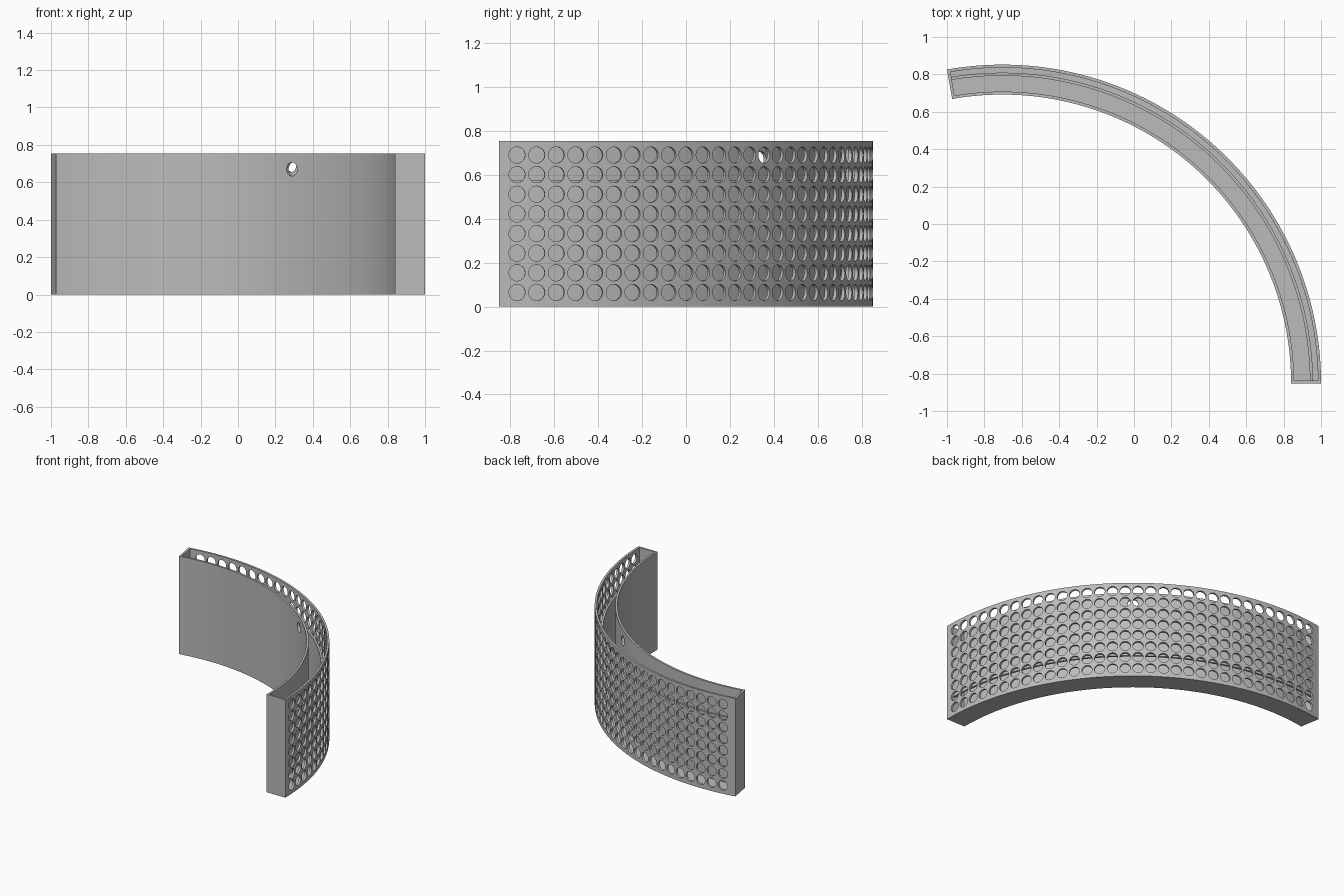
import bpy, bmesh
from math import sin, cos, radians, pi
from mathutils import Vector

if "Cube" in bpy.data.objects:
    bpy.data.objects.remove(bpy.data.objects["Cube"], do_unlink=True)

# Main dimensions: a curved box sweeping from 0 to SWEEP degrees
CX, CY = -0.704, -0.852
R_OUT, R_IN = 1.704, 1.544
WALL, HEIGHT, SWEEP = 0.016, 0.755, 100.0
END = 0.55          # angular thickness of the end walls
COLS, ROWS = 32, 8
HOLE_R, HOLE_N = 0.037, 24

grey = bpy.data.materials.new("plain grey")
grey.use_nodes = True
colour = (0.5, 0.5, 0.5, 1)
grey.diffuse_color = colour
grey.node_tree.nodes["Principled BSDF"].inputs["Base Color"].default_value = colour


def polar(r, deg, z):
    a = radians(deg)
    return Vector((CX + r * cos(a), CY + r * sin(a), z))


def finish(name, bm):
    bmesh.ops.remove_doubles(bm, verts=bm.verts, dist=1e-5)
    bmesh.ops.recalc_face_normals(bm, faces=bm.faces)
    mesh = bpy.data.meshes.new(name)
    bm.to_mesh(mesh)
    bm.free()
    obj = bpy.data.objects.new(name, mesh)
    bpy.context.collection.objects.link(obj)
    mesh.materials.append(grey)
    bpy.ops.object.select_all(action="DESELECT")
    obj.select_set(True)
    bpy.context.view_layer.objects.active = obj
    bpy.ops.object.shade_smooth_by_angle(angle=radians(30))
    return obj


def arc_block(name, r0, r1, a0, a1, z0, z1):
    """Rectangular section swept along the arc."""
    steps = max(1, round((a1 - a0) / 1.25))
    bm = bmesh.new()
    rings = []
    for i in range(steps + 1):
        a = a0 + (a1 - a0) * i / steps
        rings.append([bm.verts.new(polar(r, a, z))
                      for r, z in ((r0, z0), (r1, z0), (r1, z1), (r0, z1))])
    for p, q in zip(rings, rings[1:]):
        for k in range(4):
            n = (k + 1) % 4
            bm.faces.new((p[k], p[n], q[n], q[k]))
    bm.faces.new(rings[0])
    bm.faces.new(rings[-1])
    return finish(name, bm)


def perforated_wall(name, r0, r1):
    """Curved sheet made of square cells, each with a round hole."""
    a_mid = [2.75 + 3.03 * i for i in range(COLS)]
    z_mid = [0.065 + 0.0895 * j for j in range(ROWS)]

    def edges(mid, end):
        return [0] + [(p + q) / 2 for p, q in zip(mid, mid[1:])] + [end]

    a_edge, z_edge = edges(a_mid, SWEEP), edges(z_mid, HEIGHT)
    hole_deg = HOLE_R / radians(1) / r1
    bm = bmesh.new()

    def side(mid, lo, hi, t):
        return mid + t * ((hi - mid) if t > 0 else (mid - lo))

    for i, a in enumerate(a_mid):
        for j, z in enumerate(z_mid):
            loops = []
            for k in range(HOLE_N):
                t = 2 * pi * k / HOLE_N
                c, s = cos(t), sin(t)
                m = max(abs(c), abs(s))
                rim = (a + hole_deg * c, z + HOLE_R * s)
                cell = (side(a, a_edge[i], a_edge[i + 1], c / m),
                        side(z, z_edge[j], z_edge[j + 1], s / m))
                loops.append([bm.verts.new(polar(r, *p)) for r, p in
                              ((r1, cell), (r1, rim), (r0, rim), (r0, cell))])
            for k in range(HOLE_N):
                p, q = loops[k], loops[(k + 1) % HOLE_N]
                for n in range(3):
                    bm.faces.new((p[n], p[n + 1], q[n + 1], q[n]))
    # Close the rim between the two skins
    bmesh.ops.remove_doubles(bm, verts=bm.verts, dist=1e-5)
    border = [e for e in bm.edges if e.is_boundary]
    bmesh.ops.bridge_loops(bm, edges=border)
    return finish(name, bm)


# Outer wall with its grid of holes
perforated_wall("perforated_outer_wall", R_OUT - WALL, R_OUT)

# Plain inner wall with one cable hole near the top
inner = arc_block("inner_wall", R_IN, R_IN + WALL, 0, SWEEP, 0, HEIGHT)
bpy.ops.mesh.primitive_cylinder_add(
    vertices=32, radius=HOLE_R, depth=0.1,
    location=polar(R_IN + WALL / 2, SWEEP / 2, 0.67),
    rotation=(0, pi / 2, radians(SWEEP / 2)))
cutter = bpy.context.object
cutter.name = "cable_hole_cutter"
cutter.hide_render = True
cut = inner.modifiers.new("cable hole", "BOOLEAN")
cut.operation, cut.solver, cut.object = "DIFFERENCE", "EXACT", cutter
bpy.ops.object.select_all(action="DESELECT")
inner.select_set(True)
bpy.context.view_layer.objects.active = inner
bpy.ops.object.modifier_apply(modifier=cut.name)
bpy.data.objects.remove(cutter, do_unlink=True)

# Floor and closed ends
arc_block("floor", R_IN + WALL, R_OUT - WALL, 0, SWEEP, 0, WALL)
for label, start in (("right_end_wall", SWEEP - END), ("left_end_wall", 0)):
    arc_block(label, R_IN + WALL, R_OUT - WALL, start, start + END, WALL, HEIGHT)

# Thin band standing between the walls, centred in height
arc_block("inner_band", 1.645, 1.661, END, SWEEP - END, 0.19, 0.575)
